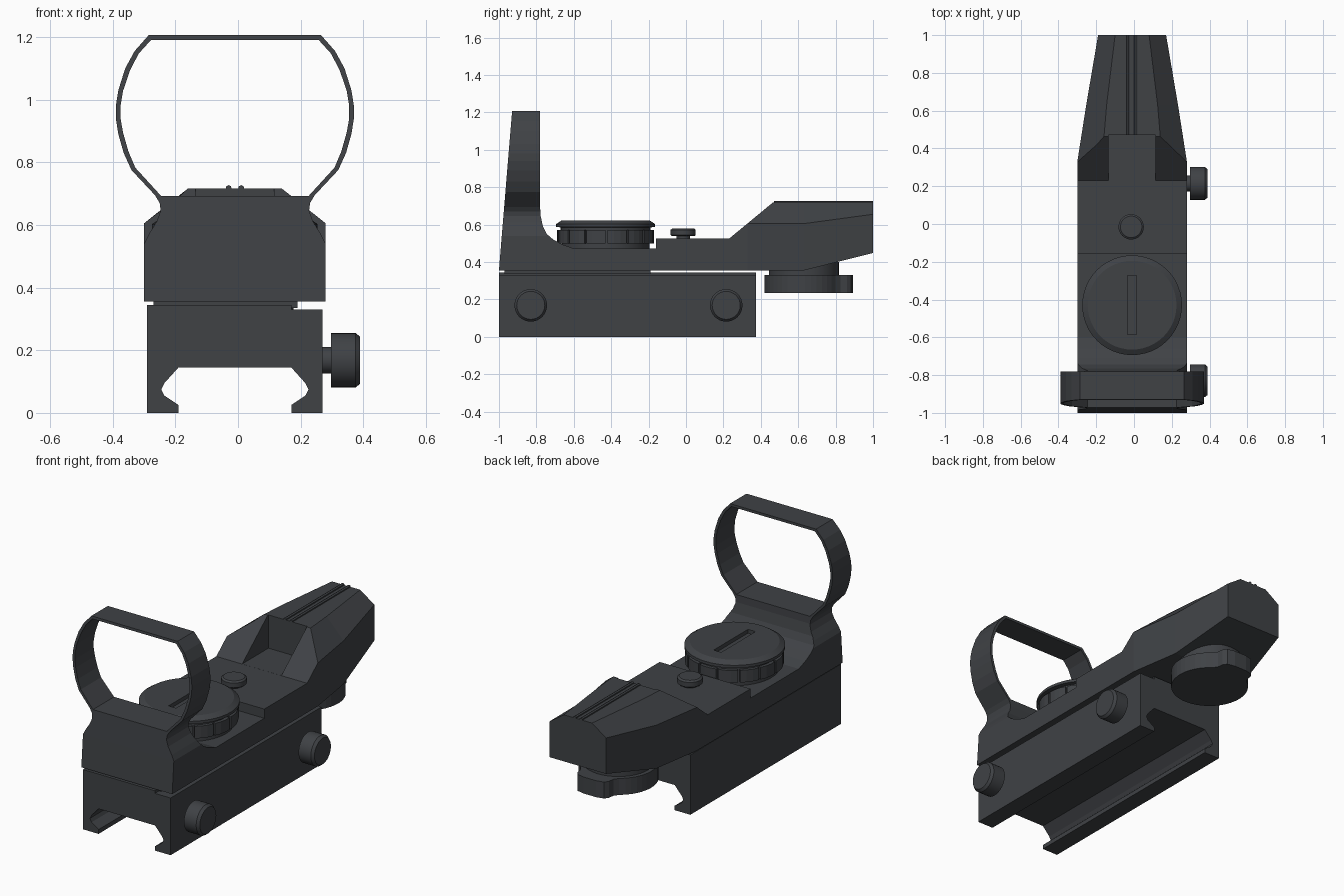
import bpy, bmesh, math
from mathutils import Matrix, Vector

if "Cube" in bpy.data.objects:
    bpy.data.objects.remove(bpy.data.objects["Cube"])

CX = -0.01  # symmetry plane of the sight body
DARK = bpy.data.materials.new("dark_grey")
DARK.diffuse_color = (0.05, 0.054, 0.06, 1)
DARK.use_nodes = True
DARK.node_tree.nodes["Principled BSDF"].inputs["Base Color"].default_value = DARK.diffuse_color


def finish(bm, name, smooth=False):
    bmesh.ops.recalc_face_normals(bm, faces=bm.faces[:])
    me = bpy.data.meshes.new(name)
    bm.to_mesh(me)
    bm.free()
    ob = bpy.data.objects.new(name, me)
    bpy.context.collection.objects.link(ob)
    me.materials.append(DARK)
    if smooth:
        bpy.ops.object.select_all(action='DESELECT')
        bpy.context.view_layer.objects.active = ob
        ob.select_set(True)
        bpy.ops.object.shade_smooth_by_angle(angle=math.radians(30))
    return ob


def loft(name, rings, smooth=False):
    """Skin a list of closed rings and cap both ends."""
    bm = bmesh.new()
    vs = [[bm.verts.new(p) for p in r] for r in rings]
    n = len(rings[0])
    for a, b in zip(vs, vs[1:]):
        for i in range(n):
            j = (i + 1) % n
            bm.faces.new((a[i], a[j], b[j], b[i]))
    bm.faces.new(vs[0])
    bm.faces.new(vs[-1])
    return finish(bm, name, smooth)


def prism(name, pts, axis, a, b):
    """Extrude a 2D outline along an axis from a to b."""
    put = {'X': lambda p, t: (t, p[0], p[1]),
           'Y': lambda p, t: (p[0], t, p[1]),
           'Z': lambda p, t: (p[0], p[1], t)}[axis]
    return loft(name, [[put(p, t) for p in pts] for t in (a, b)])


def mirrored(half):
    """Full outline from (half width, height) points."""
    return [(CX + x, z) for x, z in half] + [(CX - x, z) for x, z in reversed(half)]


def box(name, x0, x1, y0, y1, z0, z1):
    return prism(name, [(x0, y0), (x1, y0), (x1, y1), (x0, y1)], 'Z', z0, z1)


def lathe(name, prof, loc, axis='Z', n=40):
    """Turned part from (radius, height) points."""
    rot = Matrix.Rotation(math.pi / 2, 3, 'Y') if axis == 'X' else Matrix.Identity(3)
    ang = [2 * math.pi * i / n for i in range(n)]
    return loft(name, [[Vector(loc) + rot @ Vector((r * math.cos(t), r * math.sin(t), h))
                        for t in ang] for r, h in prof], True)


def boolean(ob, cutter, op):
    cutter.hide_render = True
    m = ob.modifiers.new("cut", 'BOOLEAN')
    m.operation, m.object, m.solver = op, cutter, 'EXACT'
    bpy.context.view_layer.objects.active = ob
    bpy.ops.object.modifier_apply(modifier=m.name)
    bpy.data.objects.remove(cutter)


# rail clamp base
prism("rail_base", [
    (-0.29, 0), (-0.19, 0), (-0.19, 0.025), (-0.235, 0.055), (-0.245, 0.075), (-0.235, 0.095),
    (-0.19, 0.145), (0.17, 0.145), (0.215, 0.095), (0.225, 0.075), (0.215, 0.055),
    (0.17, 0.025), (0.17, 0), (0.27, 0), (0.27, 0.33), (0.17, 0.33), (0.17, 0.345),
    (-0.29, 0.345)], 'Y', -1, 0.375)
box("spacer_plate", -0.27, 0.19, -0.97, -0.19, 0.335, 0.357)

# clamp screws
for i, y in enumerate((-0.83, 0.215)):
    lathe(f"clamp_screw_{i + 1}", [
        (0.042, 0.265), (0.042, 0.297), (0.087, 0.297), (0.087, 0.375), (0.075, 0.39)],
        (0, y, 0.168), 'X', 32)

# middle body with a step
prism("body", [(-0.6, 0.355), (0.23, 0.355), (0.23, 0.525), (-0.16, 0.525),
               (-0.16, 0.472), (-0.6, 0.472)], 'X', CX - 0.29, CX + 0.29)

# window hood: front outline minus opening, trimmed by the side outline
hood = prism("lens_hood", mirrored([
    (0.29, 0.355), (0.29, 0.54), (0.275, 0.57), (0.25, 0.61), (0.237, 0.645), (0.24, 0.67),
    (0.255, 0.695), (0.33, 0.775), (0.355, 0.83), (0.372, 0.89), (0.38, 0.94), (0.38, 0.98),
    (0.372, 1.03), (0.35, 1.1), (0.32, 1.155), (0.275, 1.206)]), 'Y', -1.1, -0.5)
boolean(hood, prism("opening", mirrored([
    (0.235, 0.692), (0.318, 0.783), (0.34, 0.835), (0.357, 0.895), (0.365, 0.94), (0.365, 0.98),
    (0.357, 1.028), (0.335, 1.093), (0.307, 1.147), (0.267, 1.191)]), 'Y', -1.2, -0.4),
    'DIFFERENCE')
boolean(hood, prism("side_trim", [
    (-1, 0.3), (-0.6, 0.3), (-0.6, 0.472), (-0.66, 0.493), (-0.71, 0.52), (-0.745, 0.55),
    (-0.765, 0.59), (-0.778, 0.65), (-0.78, 0.7), (-0.78, 1.3), (-0.922, 1.3),
    (-0.985, 0.54), (-1, 0.355)], 'X', -0.6, 0.6), 'INTERSECT')

# rear emitter housing: tapered loft, ramp and notch cut at its front
sections = [(0.23, 0.29, 0.605, 0.165, 0.355), (0.33, 0.29, 0.605, 0.16, 0.355),
            (0.63, 0.243, 0.605, 0.135, 0.355), (1.0, 0.18, 0.655, 0.09, 0.448)]
housing = loft("emitter_housing", [
    [(x, y, z) for x, z in mirrored([(w, zb), (w, zs), (wt, 0.717)])]
    for y, w, zs, wt, zb in sections])
boolean(housing, prism("ramp_cut", [(0.1, 0.417), (0.53, 0.772), (0.1, 0.772)],
                       'X', -0.6, 0.6), 'DIFFERENCE')
boolean(housing, box("notch_cut", CX - 0.125, CX + 0.125, 0.1, 0.47, 0.525, 0.8), 'DIFFERENCE')
for s in (-1, 1):
    x = CX + s * 0.02
    prism("sight_rib_" + ("left" if s < 0 else "right"), [
        (x - 0.01, 0.71), (x + 0.01, 0.71), (x + 0.008, 0.723), (x, 0.727), (x - 0.008, 0.723)],
        'Y', 0.47, 1.0)

# large turret: neck, gripped ring and slotted cap
T = (CX, -0.43, 0)
lathe("turret_neck", [(0.235, 0.465), (0.235, 0.5)], T, n=48)
N, ring = 14, []
for i in range(N):
    for f, r in ((0.0, 0.24), (0.1, 0.24), (0.1, 0.257), (0.4, 0.259), (0.7, 0.259), (1.0, 0.257)):
        t = 2 * math.pi * (i + f) / N
        ring.append((T[0] + r * math.cos(t), T[1] + r * math.sin(t)))
prism("turret_grip", ring, 'Z', 0.5, 0.57)
cap = lathe("turret_cap", [(0.24, 0.568), (0.24, 0.585), (0.264, 0.587), (0.264, 0.603),
                           (0.235, 0.622)], T, n=48)
boolean(cap, box("slot_cut", T[0] - 0.024, T[0] + 0.024, -0.585, -0.272, 0.6, 0.7), 'DIFFERENCE')

# small top button
lathe("reticle_button", [(0.036, 0.52), (0.036, 0.538), (0.06, 0.538), (0.067, 0.545),
                         (0.067, 0.572), (0.057, 0.58)], (-0.015, -0.015, 0), n=32)

# power knob under the housing, disc with a pointer lug
K = 0.63
lathe("knob_neck", [(0.187, 0.33), (0.187, 0.4)], (CX, K, 0), n=40)
half = [(0.21 * math.sin(t), K - 0.21 * math.cos(t))
        for t in [math.radians(4 + 140 * i / 16) for i in range(17)]]
half += [(0.105, 0.825), (0.1, 0.86), (0.085, 0.882), (0.04, 0.892)]
prism("power_knob", mirrored(half), 'Z', 0.235, 0.33)
